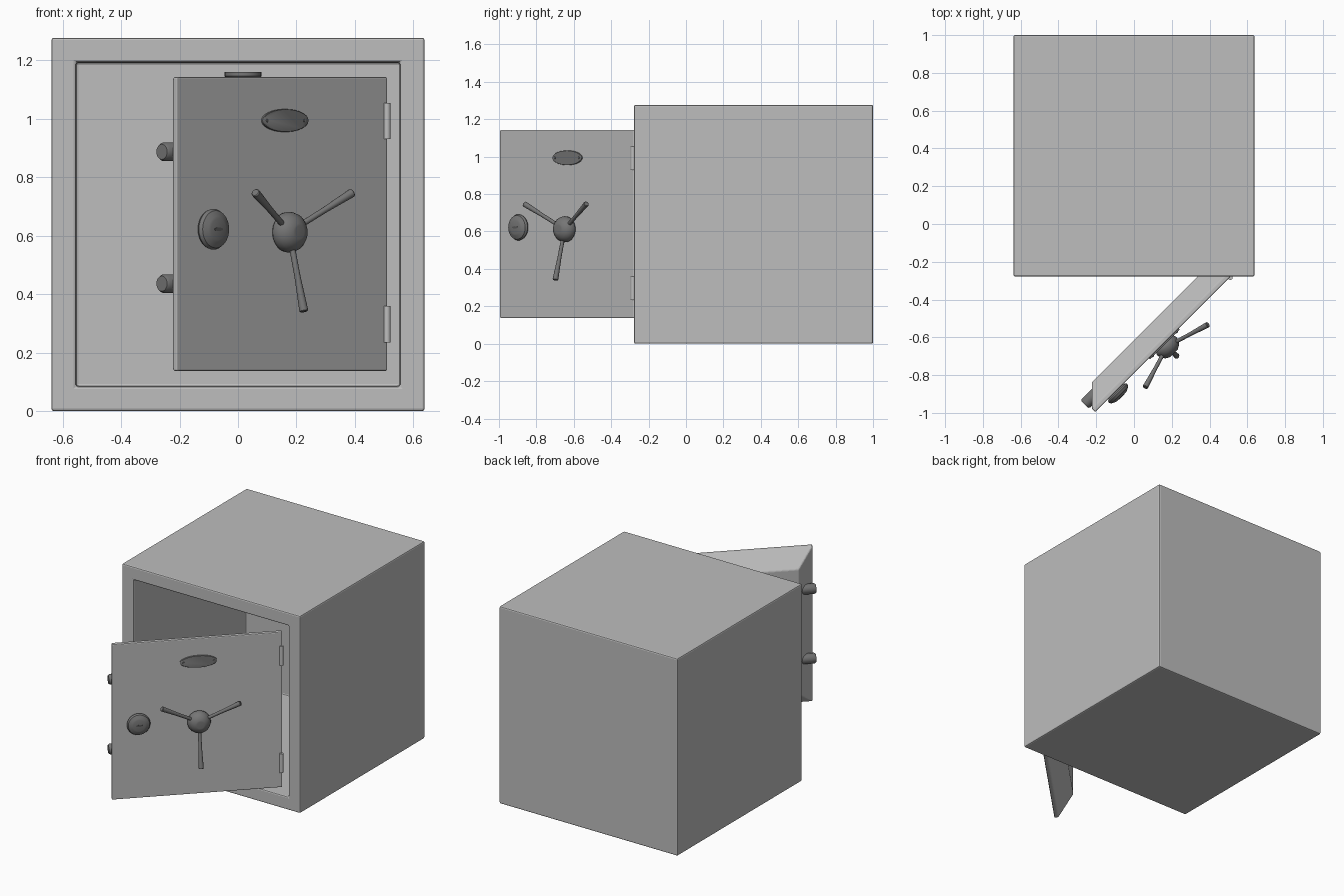
import bpy, bmesh, math
from mathutils import Matrix, Vector

if "Cube" in bpy.data.objects:
    bpy.data.objects.remove(bpy.data.objects["Cube"])


def material(name, v):
    m = bpy.data.materials.new(name)
    m.diffuse_color = (v, v, v, 1)
    m.use_nodes = True
    m.node_tree.nodes["Principled BSDF"].inputs["Base Color"].default_value = m.diffuse_color
    return m


STEEL = material("light_grey_steel", 0.51)
DARK = material("dark_grey_metal", 0.18)
SLOT = material("keyhole_grey", 0.10)

# Door space: X runs from hinge to free edge, Y points out of the door front
DOOR = Matrix.Translation((0.512, -0.278, 0)) @ Matrix.Rotation(math.radians(225), 4, 'Z')
OUT = Matrix.Rotation(math.radians(-90), 4, 'X')
MID_Z = 0.64


def finish(name, bm, mat, matrix=Matrix(), bevel=0, smooth=False):
    bmesh.ops.recalc_face_normals(bm, faces=bm.faces[:])
    me = bpy.data.meshes.new(name)
    bm.to_mesh(me)
    bm.free()
    me.materials.append(mat)
    ob = bpy.data.objects.new(name, me)
    bpy.context.collection.objects.link(ob)
    ob.matrix_world = matrix
    if bevel:
        mod = ob.modifiers.new("bevel", 'BEVEL')
        mod.width, mod.segments = bevel, 2
        mod.limit_method = 'ANGLE'
        mod.angle_limit = math.radians(30)
    if smooth:
        bpy.ops.object.select_all(action='DESELECT')
        ob.select_set(True)
        bpy.context.view_layer.objects.active = ob
        bpy.ops.object.shade_smooth_by_angle(angle=math.radians(35))
    return ob


def lathe(name, profile, mat, matrix, segs=32, sx=1, sy=1):
    """Closed solid of revolution about local Z from (radius, height) pairs."""
    bm = bmesh.new()
    rings = []
    for r, h in profile:
        rings.append([bm.verts.new((sx * r * math.cos(2 * math.pi * i / segs),
                                    sy * r * math.sin(2 * math.pi * i / segs), h))
                      for i in range(segs)])
    for a, b in zip(rings, rings[1:]):
        for i in range(segs):
            j = (i + 1) % segs
            bm.faces.new((a[i], a[j], b[j], b[i]))
    bm.faces.new(rings[0])
    bm.faces.new(rings[-1])
    return finish(name, bm, mat, matrix, smooth=True)


def on_door(u, h, z):
    return DOOR @ Matrix.Translation((u, h, z)) @ OUT


# Safe body: cube with inset front pushed in to form the cavity
bm = bmesh.new()
bmesh.ops.create_cube(bm, size=1.277)
bmesh.ops.translate(bm, verts=bm.verts, vec=(0, 0.3615, 0.6385))
bm.normal_update()
front = min(bm.faces, key=lambda f: f.calc_center_median().y)
bmesh.ops.inset_region(bm, faces=[front], thickness=0.119)
back = bmesh.ops.extrude_face_region(bm, geom=[front])
verts = [g for g in back["geom"] if isinstance(g, bmesh.types.BMVert)]
bmesh.ops.translate(bm, verts=verts, vec=(0, 1.15, 0))
if front.is_valid:
    bmesh.ops.delete(bm, geom=[front], context='FACES')
finish("safe_body", bm, STEEL, bevel=0.008)

# Door slab: thin rim, then sides tapering inward at 45 degrees
bm = bmesh.new()
W, HH = 1.015, 0.5035
loops = []
for inset, y in ((0, 0), (0, -0.024), (0.1, -0.124)):
    u0, u1, z0, z1 = inset, W - inset, MID_Z - HH + inset, MID_Z + HH - inset
    loops.append([bm.verts.new((u, y, z)) for u, z in ((u0, z0), (u1, z0), (u1, z1), (u0, z1))])
for a, b in zip(loops, loops[1:]):
    for i in range(4):
        j = (i + 1) % 4
        bm.faces.new((a[i], a[j], b[j], b[i]))
bm.faces.new(loops[0])
bm.faces.new(loops[-1])
finish("door", bm, STEEL, DOOR, bevel=0.006)

# Hinge barrels
for n, z in (("upper", 0.93), ("lower", 0.235)):
    lathe(n + "_hinge", [(0.012, 0), (0.012, 0.124)], STEEL,
          Matrix.Translation((0.51, -0.284, z)), 16)

# Locking bolts on the free edge
along = Matrix.Rotation(math.radians(90), 4, 'Y')
for n, z in (("upper", 0.887), ("lower", 0.436)):
    lathe(n + "_bolt", [(0.032, 0), (0.032, 0.115), (0.026, 0.125)], DARK,
          DOOR @ Matrix.Translation((0.9, -0.068, z)) @ along, 24)

# Oval badge plate with two rivets
lathe("oval_plate", [(1, 0), (1, 0.006), (0.97, 0.008)], DARK,
      on_door(0.5, 0, 0.994), 40, 0.111, 0.039)
for s in (-1, 1):
    lathe("plate_rivet", [(0.006, 0), (0.005, 0.003)], DARK,
          on_door(0.5 + s * 0.09, 0.008, 0.994), 12)

# Handle hub and three flared spokes
HUB = (0.5, 0, 0.612)
lathe("handle_hub", [(0.058, 0), (0.068, 0.012), (0.07, 0.025), (0.064, 0.046),
                     (0.05, 0.063), (0.03, 0.074), (0.022, 0.075)], DARK, on_door(*HUB))
for k in range(3):
    a = math.radians(-90 + 120 * k)
    d = Vector((math.cos(a), 0, math.sin(a)))
    start = Vector(HUB) + d * 0.03 + Vector((0, 0.032, 0))
    end = Vector(HUB) + d * 0.272 + Vector((0, 0.095, 0))
    L = (end - start).length
    m = DOOR @ Matrix.Translation(start) @ (end - start).to_track_quat('Z', 'Y').to_matrix().to_4x4()
    lathe("handle_spoke", [(0.010, 0), (0.0105, L * 0.5), (0.015, L - 0.01),
                           (0.015, L - 0.003), (0.012, L)], DARK, m, 16)

# Lock knob with keyhole
LU, LZ = 0.859, 0.622
lathe("lock_knob", [(0.055, 0), (0.067, 0.008), (0.07, 0.016), (0.064, 0.028),
                    (0.045, 0.038), (0.036, 0.041)], DARK, on_door(LU, 0, LZ))
lathe("keyhole", [(1, 0), (1, 0.002)], SLOT, on_door(LU, 0.0405, LZ), 20, 0.021, 0.006)

# Small fitting on the cavity ceiling
lathe("ceiling_fitting", [(0.055, -0.02), (0.063, -0.012), (0.063, 0.002)], DARK,
      Matrix.Translation((0.017, 0.3, 1.158)), 24)
